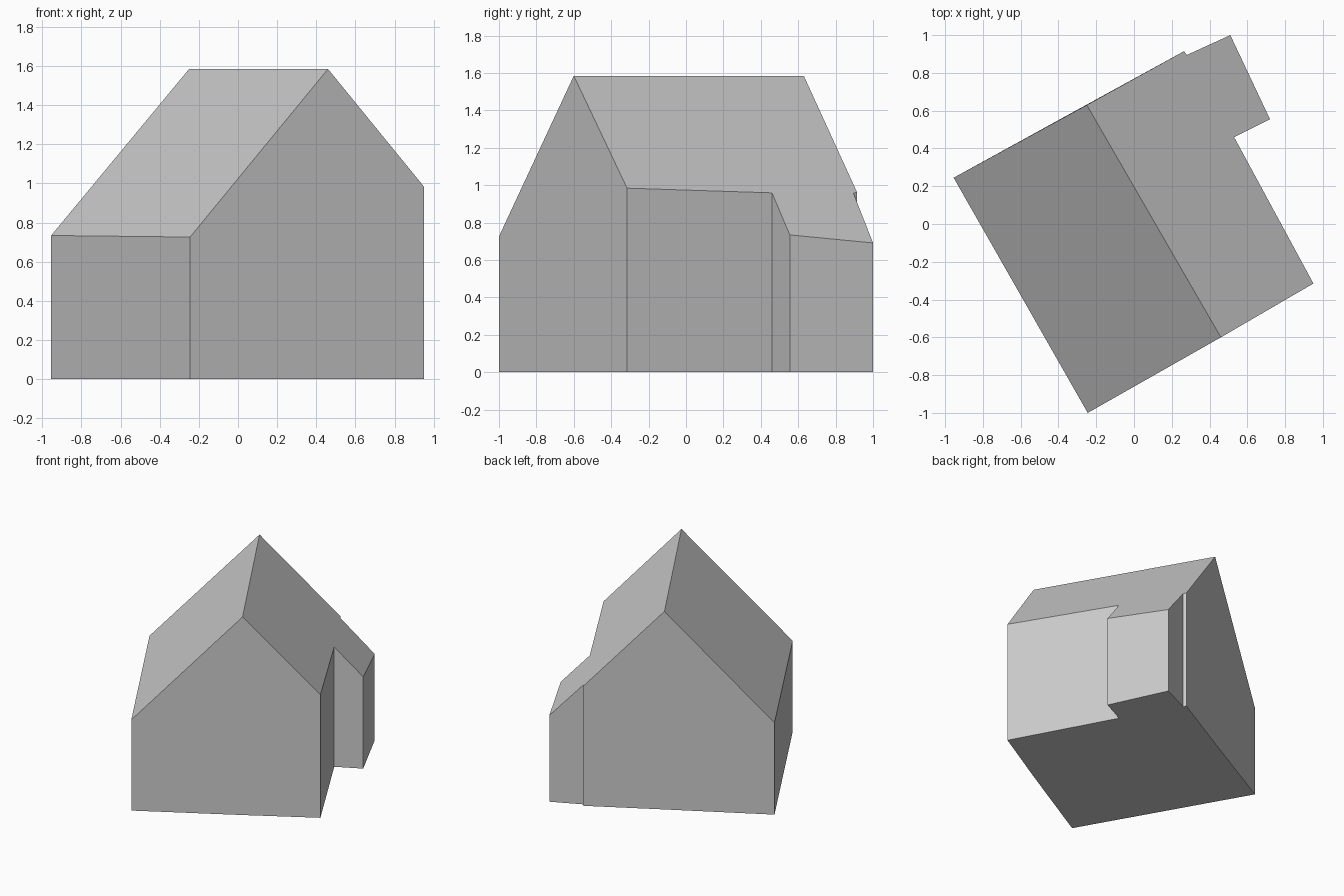
import bpy
import bmesh
from mathutils import Vector

if "Cube" in bpy.data.objects:
    bpy.data.objects.remove(bpy.data.objects["Cube"], do_unlink=True)

# Plain grey for the whole building
grey = bpy.data.materials.new("plain_grey")
grey.use_nodes = True
colour = (0.6, 0.6, 0.6, 1)
grey.diffuse_color = colour
grey.node_tree.nodes["Principled BSDF"].inputs["Base Color"].default_value = colour

# Roof: two equal slopes falling away from a level ridge
ridge_front = Vector((0.46, -0.6))
ridge_back = Vector((-0.25, 0.63))
ridge_dir = (ridge_back - ridge_front).normalized()
across = Vector((ridge_dir.y, -ridge_dir.x))
RIDGE_HEIGHT, SLOPE = 1.585, 1.06


def roof_height(point):
    return RIDGE_HEIGHT - SLOPE * abs((point - ridge_front).dot(across))


# Footprint, counter-clockwise from above, with the side annex at the back
left_eave = [Vector(p) for p in ((-0.955, 0.245), (-0.245, -1))]
right_eave = [Vector(p) for p in (
    (0.95, -0.315), (0.53, 0.46), (0.72, 0.555),
    (0.51, 1.0), (0.28, 0.895), (0.265, 0.915))]
outline = left_eave + [ridge_front] + right_eave + [ridge_back]

bm = bmesh.new()
base = [bm.verts.new((p.x, p.y, 0)) for p in outline]
top = [bm.verts.new((p.x, p.y, roof_height(p))) for p in outline]
last = len(outline) - 1

# Floor and the two roof slopes
bm.faces.new(base[::-1])
bm.faces.new([top[0], top[1], top[2], top[last]])
bm.faces.new(top[2:])

# Outer walls; each gable is one flat face rising to the ridge
for gable in ((1, 2, 3), (last - 1, last, 0)):
    a, peak, b = gable
    bm.faces.new([base[a], base[peak], base[b], top[b], top[peak], top[a]])
for i in range(last):
    j = i + 1
    if 2 not in (i, j) and last not in (i, j):
        bm.faces.new([base[i], base[j], top[j], top[i]])

bmesh.ops.recalc_face_normals(bm, faces=bm.faces)
mesh = bpy.data.meshes.new("house_shell")
bm.to_mesh(mesh)
bm.free()
mesh.materials.append(grey)
house = bpy.data.objects.new("house_shell", mesh)
bpy.context.scene.collection.objects.link(house)
